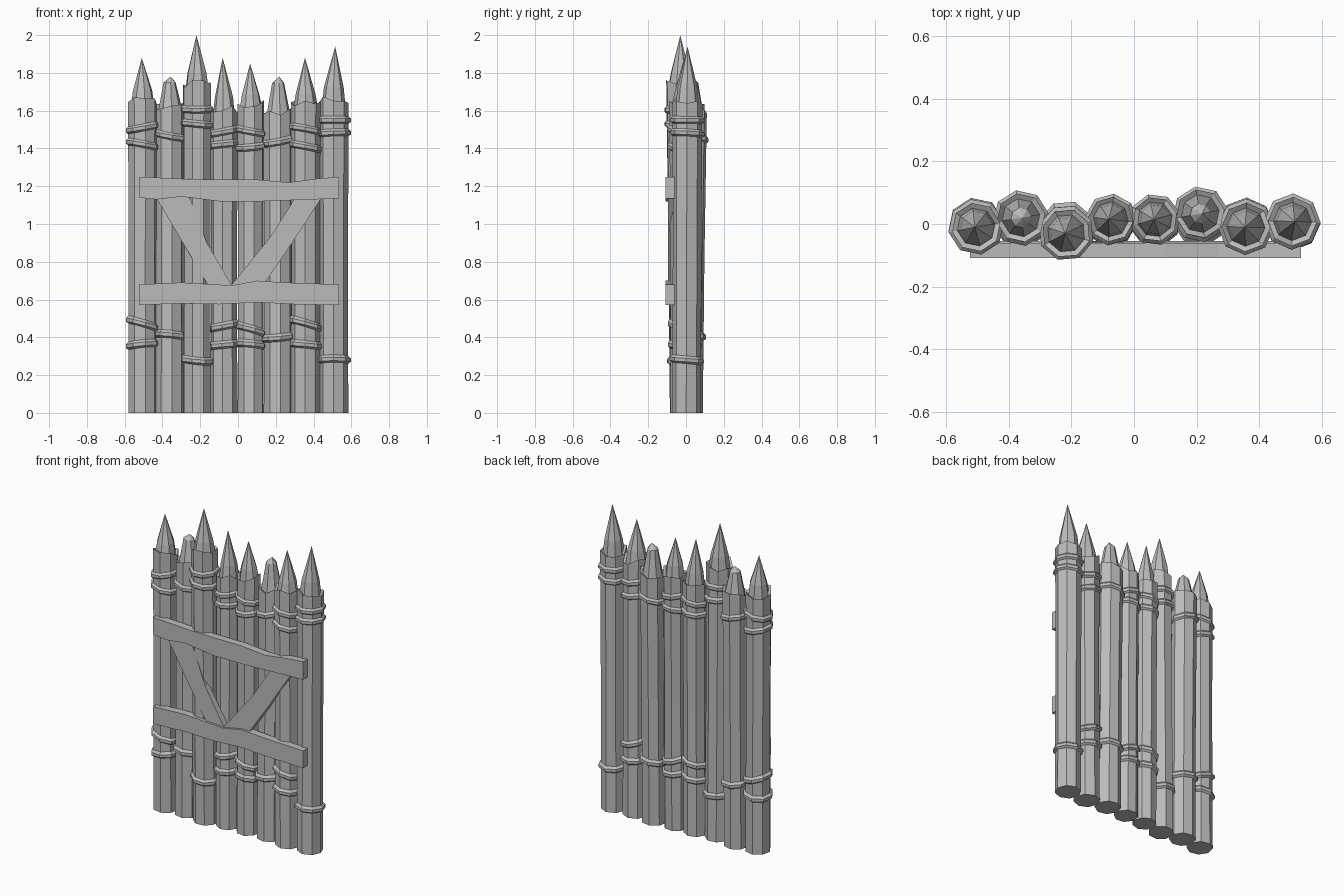
import bpy, bmesh, math, random
from mathutils import Vector

random.seed(4)
cube = bpy.data.objects.get("Cube")
if cube:
    bpy.data.objects.remove(cube)

wood = bpy.data.materials.new("weathered_grey")
wood.use_nodes = True
grey = (0.5, 0.5, 0.5, 1)
wood.diffuse_color = grey
wood.node_tree.nodes["Principled BSDF"].inputs["Base Color"].default_value = grey

SIDES = 8


def finish(bm, name):
    bmesh.ops.recalc_face_normals(bm, faces=bm.faces)
    mesh = bpy.data.meshes.new(name)
    bm.to_mesh(mesh)
    bm.free()
    mesh.materials.append(wood)
    obj = bpy.data.objects.new(name, mesh)
    bpy.context.collection.objects.link(obj)
    return obj


def ring(bm, centre, radius, phase, height=lambda i, a: 0):
    verts = []
    for i in range(SIDES):
        a = phase + math.tau * i / SIDES
        offset = Vector((radius * math.cos(a), radius * math.sin(a), height(i, a)))
        verts.append(bm.verts.new(centre + offset))
    return verts


def bridge(bm, low, high):
    for i in range(SIDES):
        j = (i + 1) % SIDES
        bm.faces.new((low[i], low[j], high[j], high[i]))


def stake(name, base, top, tip, radius, phase, blunt):
    """Octagonal trunk with a ragged bark rim and a carved point."""
    bm = bmesh.new()
    rim = [random.uniform(-0.035, 0.015) for _ in range(SIDES)]
    ragged = lambda i, a: rim[i]
    up = Vector((0, 0, tip - top.z))
    rings = [ring(bm, base, radius, phase),
             ring(bm, base.lerp(top, 0.5), radius * 0.98, phase),
             ring(bm, top, radius * 1.02, phase, ragged),
             ring(bm, top, radius * 0.8, phase, lambda i, a: rim[i] - 0.01)]
    if blunt:
        rings.append(ring(bm, top + up * 0.8, radius * 0.42, phase))
    else:
        rings.append(ring(bm, top + up * 0.2, radius * 0.68, phase))
    for low, high in zip(rings, rings[1:]):
        bridge(bm, low, high)
    bm.faces.new(rings[0])
    lean = Vector((random.uniform(-0.008, 0.008), 0, 0))
    point = bm.verts.new(top + up + lean)
    for i in range(SIDES):
        bm.faces.new((rings[-1][i], rings[-1][(i + 1) % SIDES], point))
    finish(bm, name)


def rope(name, centre, radius, phase, slope):
    """Angular binding, tilted around the trunk."""
    bm = bmesh.new()
    back = random.uniform(-0.1, 0.1)
    tilt = lambda i, a: radius * (slope * math.cos(a) + back * math.sin(a))
    profile = [(0.95, -0.022), (1.17, -0.010), (1.17, 0.008), (0.95, 0.025)]
    rings = [ring(bm, centre + Vector((0, 0, z)), radius * r, phase, tilt)
             for r, z in profile]
    for k in range(len(rings)):
        bridge(bm, rings[k], rings[(k + 1) % len(rings)])
    finish(bm, name)


def plank(name, top_edge, bottom_edge, front, back):
    """Hewn board extruded from its front outline."""
    bm = bmesh.new()
    outline = top_edge + bottom_edge[::-1]
    face = bm.faces.new([bm.verts.new((x, front, z)) for x, z in outline])
    new = bmesh.ops.extrude_face_region(bm, geom=[face])["geom"]
    moved = [v for v in new if isinstance(v, bmesh.types.BMVert)]
    bmesh.ops.translate(bm, verts=moved, vec=(0, back - front, 0))
    finish(bm, name)


# Stakes: x, top y, rim height, tip height, blunt, bindings as (height, slope)
stakes = [
    (-0.505, -0.010, 1.66, 1.88, False, [(1.51, .2), (1.42, -.2), (.47, -.3), (.36, .1)]),
    (-0.362, 0.020, 1.63, 1.78, True, [(1.47, -.2), (.41, -.1)]),
    (-0.217, -0.030, 1.75, 2.00, False, [(1.61, 0), (1.53, -.1), (.28, -.1)]),
    (-0.074, 0.015, 1.62, 1.88, False, [(1.49, .2), (1.42, .1), (.46, .2), (.36, .1)]),
    (0.067, 0.015, 1.64, 1.85, False, [(1.49, -.2), (1.41, .1), (.44, -.3), (.36, -.1)]),
    (0.212, 0.033, 1.61, 1.78, True, [(1.44, .2), (.40, .1)]),
    (0.358, -0.010, 1.64, 1.88, False, [(1.50, -.2), (1.41, -.2), (.47, -.3), (.36, -.1)]),
    (0.507, 0.008, 1.67, 1.94, False, [(1.55, 0), (1.48, .05), (.28, 0)]),
]
for n, (x, y, rim, tip, blunt, ropes) in enumerate(stakes, 1):
    base, top = Vector((x, y * 0.4, 0)), Vector((x, y, rim))
    radius = 0.071 if n in (4, 5) else 0.077
    phase = random.uniform(0, math.tau / SIDES)
    stake(f"stake_{n}", base, top, tip, radius, phase, blunt)
    for k, (z, slope) in enumerate(ropes, 1):
        rope(f"binding_{n}_{k}", base.lerp(top, z / rim), radius, phase, slope)

# Cross rails
plank("upper_rail",
      [(-.525, 1.25), (-.2, 1.235), (.1, 1.235), (.27, 1.22), (.42, 1.24), (.535, 1.25)],
      [(-.525, 1.14), (-.43, 1.13), (-.3, 1.145), (-.1, 1.12), (.12, 1.12), (.535, 1.135)],
      -0.108, -0.06)
plank("lower_rail",
      [(-.525, .68), (-.3, .69), (-.03, .675), (.1, .70), (.25, .69), (.535, .68)],
      [(-.525, .57), (-.3, .58), (-.1, .575), (.1, .585), (.3, .575), (.535, .57)],
      -0.108, -0.06)

# Diagonal braces
plank("right_brace", [(-.26, 1.15), (-.165, .9), (-.03, .67)],
      [(-.44, 1.15), (-.28, .88), (-.155, .67)], -0.095, -0.055)
plank("left_brace", [(.45, 1.15), (.28, .89), (.13, .67)],
      [(.31, 1.15), (.17, .93), (-.04, .67)], -0.095, -0.055)
